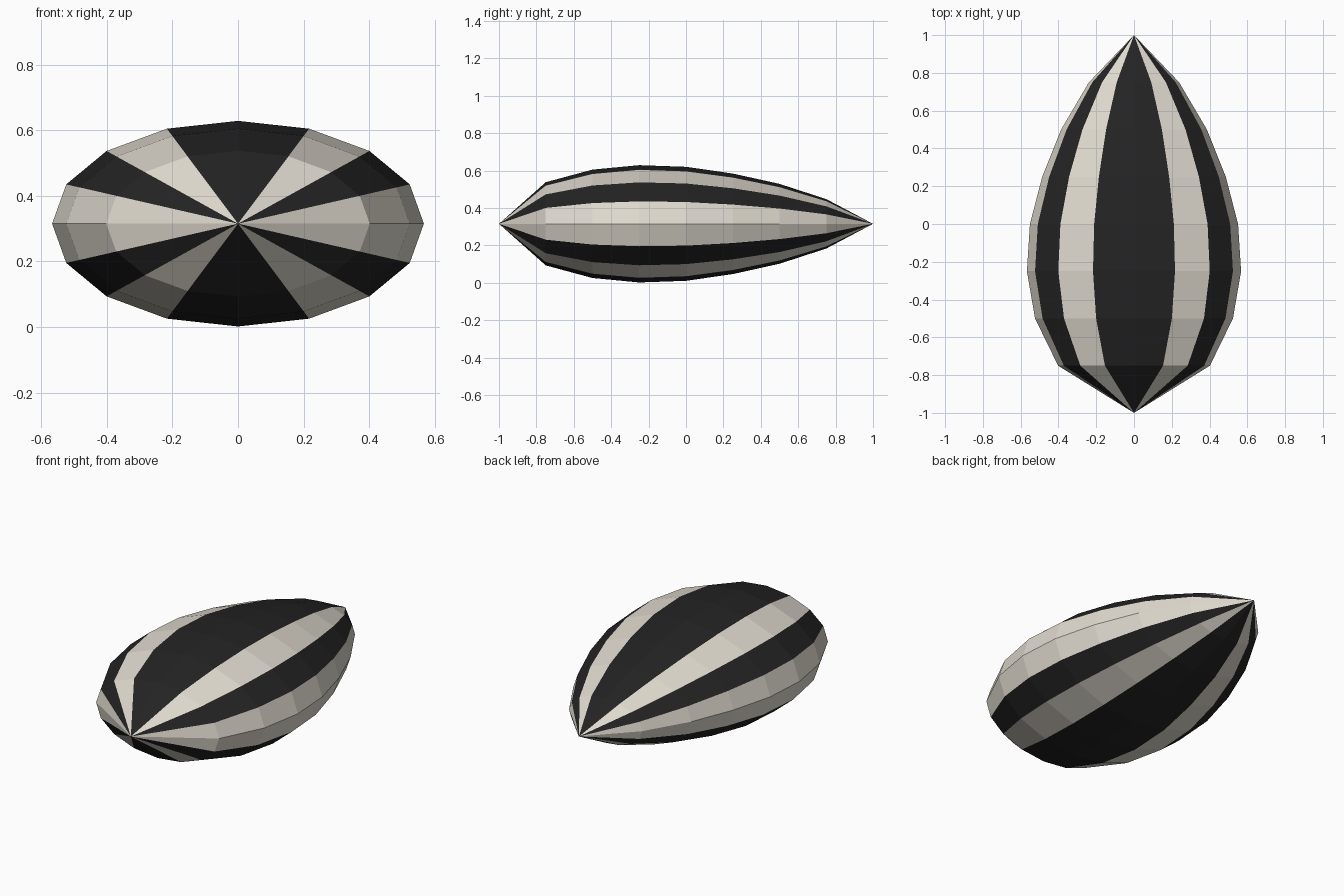
import bpy, bmesh, math

if "Cube" in bpy.data.objects:
    bpy.data.objects.remove(bpy.data.objects["Cube"])

SIDES = 16
MID_Z = 0.315
ASPECT = 0.553  # thickness relative to width
# (y, half width) of each ring between the two pointed ends
PROFILE = [(-0.75, 0.402), (-0.5, 0.524), (-0.25, 0.567), (0, 0.551),
           (0.25, 0.486), (0.5, 0.386), (0.75, 0.239)]


def material(name, color):
    m = bpy.data.materials.new(name)
    m.diffuse_color = (*color, 1)
    m.use_nodes = True
    m.node_tree.nodes["Principled BSDF"].inputs["Base Color"].default_value = m.diffuse_color
    return m


def stripe(side):
    """Stripe colour by angle around the shell: 0 cream, 1 black."""
    from_rim = min(side % 8, 7 - side % 8)  # 0 at the rim, 3 at top and bottom
    return from_rim % 2


# Seed shell: elliptical rings closed by a point at each end
bm = bmesh.new()
rings = []
for y, w in PROFILE:
    angles = [2 * math.pi * i / SIDES for i in range(SIDES)]
    rings.append([bm.verts.new((w * math.cos(a), y, MID_Z + w * ASPECT * math.sin(a)))
                  for a in angles])
front_tip = bm.verts.new((0, -1, MID_Z))
back_tip = bm.verts.new((0, 1, MID_Z))

for i in range(SIDES):
    j = (i + 1) % SIDES
    faces = [bm.faces.new((front_tip, rings[0][j], rings[0][i])),
             bm.faces.new((back_tip, rings[-1][i], rings[-1][j]))]
    for a, b in zip(rings, rings[1:]):
        faces.append(bm.faces.new((a[i], a[j], b[j], b[i])))
    for f in faces:
        f.material_index = stripe(i)
bmesh.ops.recalc_face_normals(bm, faces=bm.faces)

mesh = bpy.data.meshes.new("seed_shell")
bm.to_mesh(mesh)
bm.free()
mesh.materials.append(material("cream", (0.74, 0.70, 0.62)))
mesh.materials.append(material("black", (0.017, 0.017, 0.017)))
bpy.context.collection.objects.link(bpy.data.objects.new("seed_shell", mesh))
